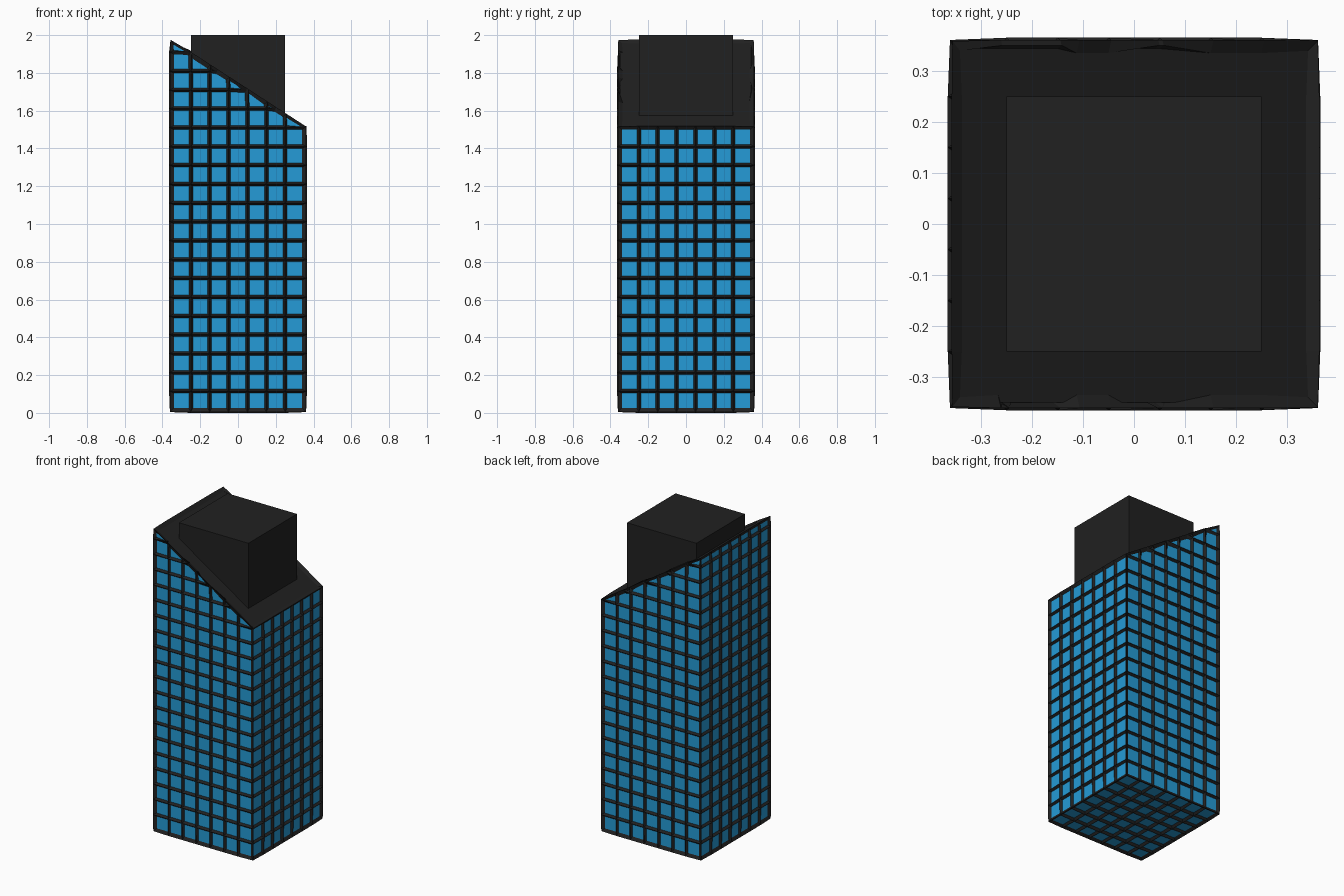
import bpy, bmesh
from mathutils import Vector

if "Cube" in bpy.data.objects:
    bpy.data.objects.remove(bpy.data.objects["Cube"])

HALF, Z0, PITCH = 0.35, 0.015, 0.0997      # body half width, base height, grid spacing
LOW, SLOPE = Z0 + 15 * PITCH, 0.647        # low side of the slanted roof


def material(name, rgb):
    m = bpy.data.materials.new(name)
    m.diffuse_color = (*rgb, 1)
    m.use_nodes = True
    m.node_tree.nodes["Principled BSDF"].inputs["Base Color"].default_value = m.diffuse_color
    return m


blue = material("blue glass", (0.018, 0.33, 0.68))
dark = material("dark frame", (0.015, 0.015, 0.015))


def box(bm, half, z0, z1):
    bmesh.ops.create_cube(bm, size=1)
    for v in bm.verts:
        v.co = (v.co.x * 2 * half, v.co.y * 2 * half, z0 + (v.co.z + 0.5) * (z1 - z0))


def cut(bm, co, no, clear=False):
    geom = bm.verts[:] + bm.edges[:] + bm.faces[:]
    return bmesh.ops.bisect_plane(bm, geom=geom, dist=1e-4, plane_co=co,
                                  plane_no=no, clear_outer=clear)


def add(name, bm, mats):
    bmesh.ops.recalc_face_normals(bm, faces=bm.faces[:])
    me = bpy.data.meshes.new(name)
    bm.to_mesh(me)
    bm.free()
    for m in mats:
        me.materials.append(m)
    ob = bpy.data.objects.new(name, me)
    bpy.context.collection.objects.link(ob)
    return ob


def tower(gridded):
    """Square tower with a slanted top, optionally cut into square panes."""
    bm = bmesh.new()
    box(bm, HALF, Z0, 2.3)
    if gridded:
        for i in range(1, 7):
            c = -HALF + 0.1 * i
            cut(bm, (c, 0, 0), (1, 0, 0))
            cut(bm, (0, c, 0), (0, 1, 0))
        for k in range(1, 20):
            cut(bm, (0, 0, Z0 + k * PITCH), (0, 0, 1))
    cut(bm, (HALF, 0, LOW), Vector((SLOPE, 0, 1)).normalized(), True)
    rim = [e for e in bm.edges if e.is_boundary]
    bmesh.ops.contextual_create(bm, geom=rim)      # one face closes the roof
    bmesh.ops.recalc_face_normals(bm, faces=bm.faces[:])
    return bm


# glass body, with its roof face dark
bm = tower(False)
for f in bm.faces:
    f.material_index = 1 if f.normal.z > 0.5 else 0
add("glass_body", bm, [blue, dark])

# window grid on the walls and underside, and rim round the roof
frame = add("window_frame", tower(True), [dark])
w = frame.modifiers.new("bars", 'WIREFRAME')
w.thickness = 0.03
w.use_even_offset = False
w.use_boundary = True

# plant room standing through the roof
bm = bmesh.new()
box(bm, 0.25, 1.5, 2.0)
add("roof_block", bm, [dark])
